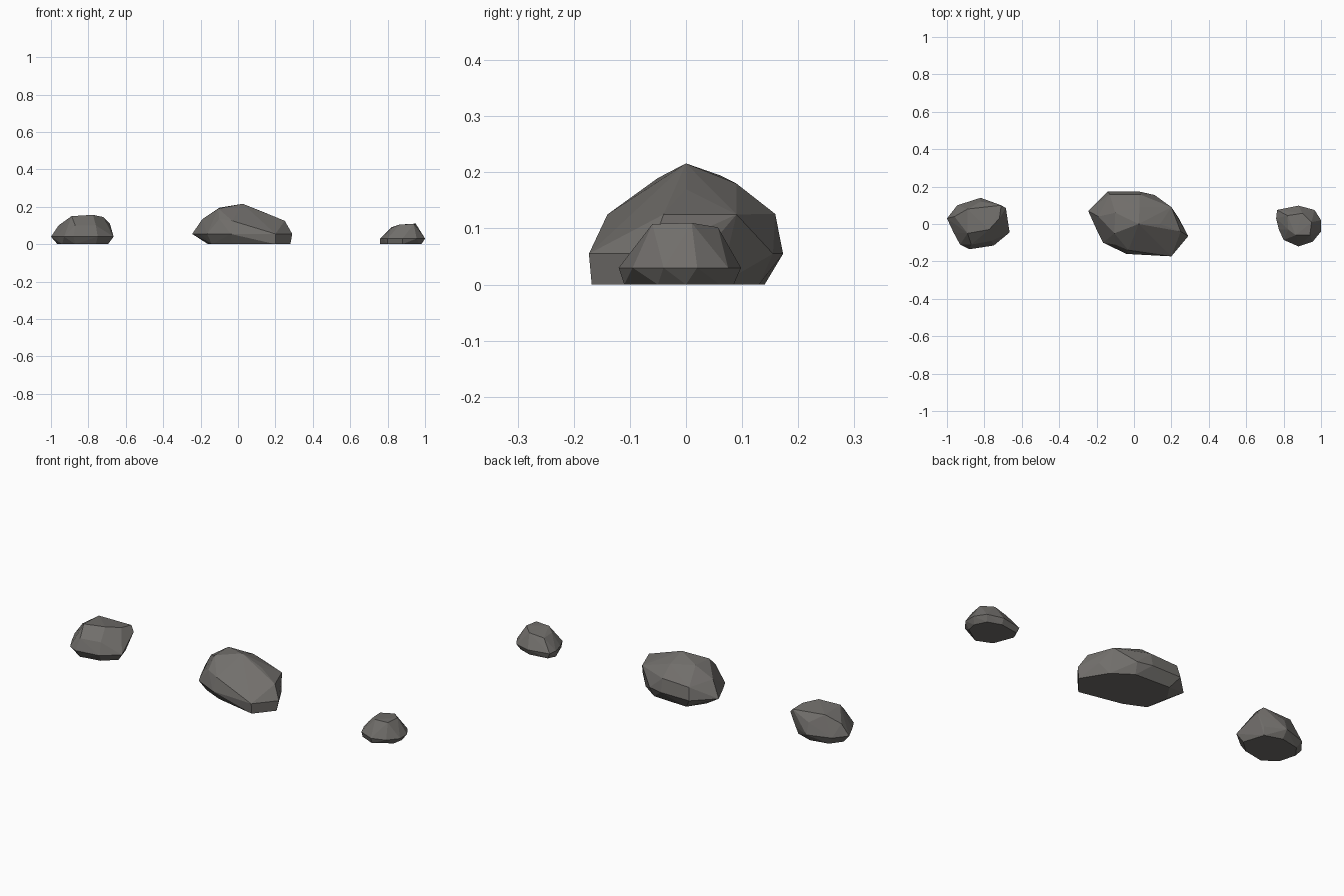
import bpy, bmesh

stone = bpy.data.materials.new("stone grey")
stone.diffuse_color = (0.165, 0.157, 0.147, 1)


def rock(name, base, belly, crown):
    """Faceted boulder: flat base outline, wide belly ring and loose crown points."""
    belly_z, outline = belly
    pts = [(x, y, 0) for x, y in base] + [(x, y, belly_z) for x, y in outline] + crown
    bm = bmesh.new()
    for p in pts:
        bm.verts.new(p)
    res = bmesh.ops.convex_hull(bm, input=bm.verts[:])
    loose = [v for v in bm.verts if not v.link_faces]
    bmesh.ops.delete(bm, geom=loose, context='VERTS')
    bmesh.ops.dissolve_limit(bm, angle_limit=0.03, verts=bm.verts[:], edges=bm.edges[:])
    bmesh.ops.recalc_face_normals(bm, faces=bm.faces[:])
    me = bpy.data.meshes.new(name)
    bm.to_mesh(me)
    bm.free()
    me.materials.append(stone)
    ob = bpy.data.objects.new(name, me)
    bpy.context.collection.objects.link(ob)
    return ob


# Large middle boulder
rock("large_rock",
     [(.2, -.168), (.28, -.07), (.2, .06), (.1, .13), (-.1, .14), (-.16, .05), (-.14, -.07), (-.03, -.12)],
     (.055, [(.2, -.173), (.29, -.065), (.24, .03), (.11, .155), (.03, .173), (-.14, .173),
             (-.245, .07), (-.2, -.03), (-.165, -.1), (-.04, -.16)]),
     [(.25, -.04, .125), (.2, .09, .125), (.03, .159, .126), (-.13, .159, .12), (-.19, .04, .135),
      (-.1, -.11, .135), (-.03, -.14, .125), (.025, 0, .216), (-.105, -.05, .19),
      (-.1, .06, .195), (.14, .0, .17), (.03, .09, .18)])

# Medium boulder on the left
rock("medium_rock",
     [(-.965, .03), (-.92, .09), (-.82, .11), (-.73, .08), (-.695, -.03), (-.76, -.09), (-.87, -.11), (-.94, -.06)],
     (.04, [(-1, .03), (-.945, .1), (-.82, .14), (-.72, .09), (-.665, -.045), (-.75, -.115),
            (-.88, -.135), (-.93, -.11), (-.965, -.045)]),
     [(-.96, .04, .1), (-.89, .08, .145), (-.89, -.05, .15), (-.775, -.03, .157), (-.71, .1, .135),
      (-.685, .085, .11), (-.72, .03, .145), (-.82, .12, .1), (-.87, -.11, .1), (-.76, -.09, .1),
      (-.69, -.02, .08)])

# Small boulder on the right
rock("small_rock",
     [(.76, .03), (.78, .07), (.88, .085), (.95, .06), (.98, .0), (.97, -.05), (.88, -.11), (.8, -.075)],
     (.03, [(.76, .03), (.765, .075), (.88, .098), (.965, .075), (1, .02), (1, -.04),
            (.955, -.095), (.88, -.12), (.8, -.085), (.775, -.03)]),
     [(.82, .045, .09), (.9, .057, .102), (.95, .01, .11), (.94, -.06, .108), (.865, -.06, .105),
      (.825, -.03, .09)])
